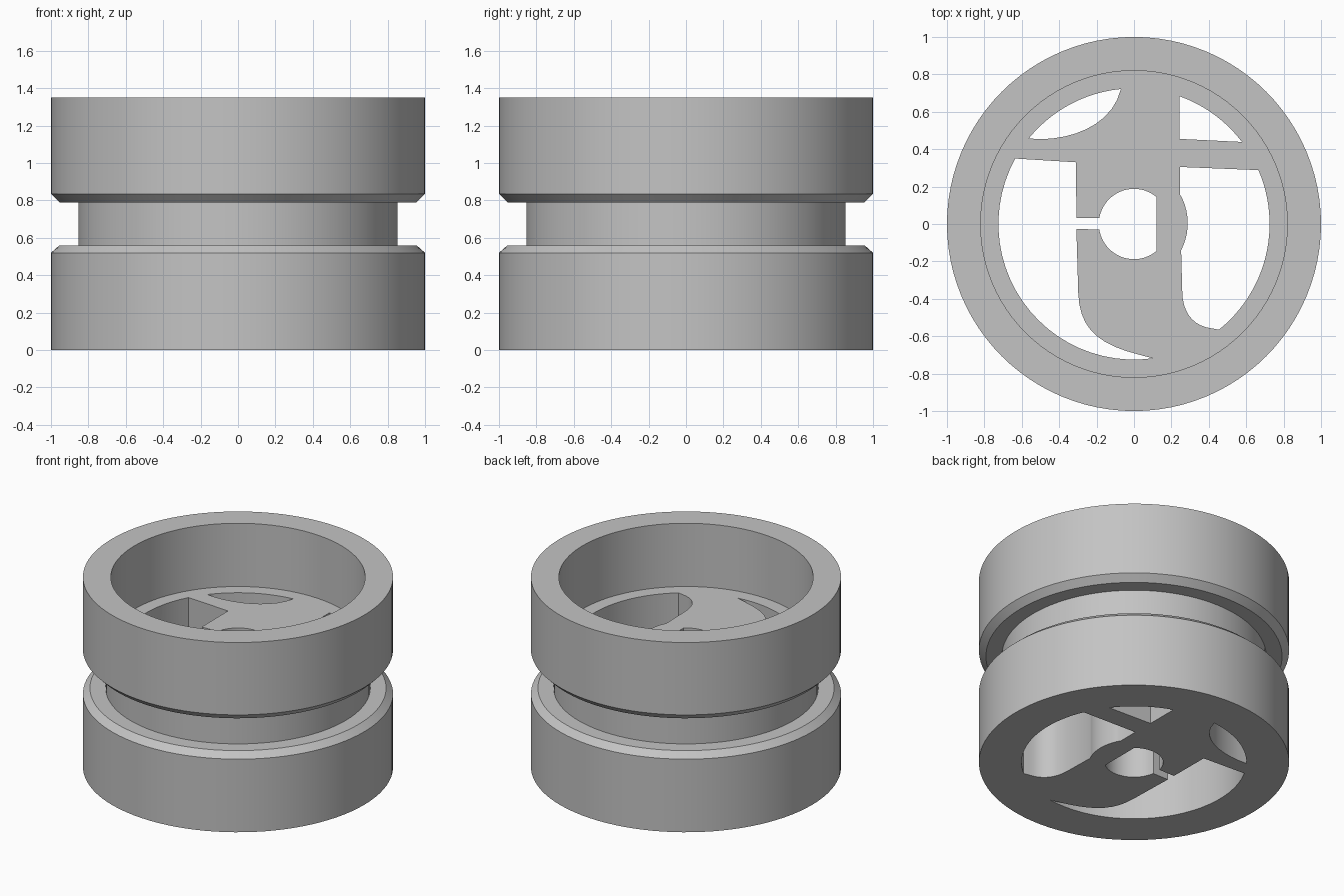
import bpy, bmesh, math
from math import cos, sin, atan2, tau

if "Cube" in bpy.data.objects:
    bpy.data.objects.remove(bpy.data.objects["Cube"])

SEGMENTS = 96
HOLE_R = 0.725

grey = bpy.data.materials.new("plain grey")
grey.use_nodes = True
colour = (0.55, 0.55, 0.55, 1)
grey.diffuse_color = colour
grey.node_tree.nodes["Principled BSDF"].inputs["Base Color"].default_value = colour


def make_object(name, bm):
    bmesh.ops.recalc_face_normals(bm, faces=bm.faces)
    mesh = bpy.data.meshes.new(name)
    bm.to_mesh(mesh)
    bm.free()
    mesh.materials.append(grey)
    obj = bpy.data.objects.new(name, mesh)
    bpy.context.collection.objects.link(obj)
    return obj


def lathe(name, profile):
    """Stack rings of (radius, height) and cap both ends."""
    bm = bmesh.new()
    rings = [[bm.verts.new((r * cos(tau * i / SEGMENTS), r * sin(tau * i / SEGMENTS), z))
              for i in range(SEGMENTS)] for r, z in profile]
    for low, high in zip(rings, rings[1:]):
        for i in range(SEGMENTS):
            j = (i + 1) % SEGMENTS
            bm.faces.new((low[i], low[j], high[j], high[i]))
    bm.faces.new(rings[0])
    bm.faces.new(rings[-1])
    return make_object(name, bm)


def arc(radius, start, end, direction, steps=24):
    """Arc about the axis between the bearings of two points."""
    a, b = atan2(start[1], start[0]), atan2(end[1], end[0])
    sweep = ((b - a) * direction) % tau * direction
    return [(radius * cos(a + sweep * i / steps), radius * sin(a + sweep * i / steps))
            for i in range(steps + 1)]


def bezier(a, b, c, d, steps=10):
    """Smooth curve between a and d, without its end points."""
    result = []
    for i in range(1, steps):
        t = i / steps
        w = ((1 - t) ** 3, 3 * t * (1 - t) ** 2, 3 * t * t * (1 - t), t ** 3)
        result.append(tuple(sum(k * p[n] for k, p in zip(w, (a, b, c, d))) for n in (0, 1)))
    return result


def cut(body, name, outline):
    """Cut a vertical opening right through the web."""
    bm = bmesh.new()
    face = bm.faces.new([bm.verts.new((x, y, -0.2)) for x, y in outline])
    new = bmesh.ops.extrude_face_region(bm, geom=[face])["geom"]
    bmesh.ops.translate(bm, vec=(0, 0, 1.4), verts=[v for v in new if isinstance(v, bmesh.types.BMVert)])
    cutter = make_object(name, bm)
    cutter.hide_render = True
    mod = body.modifiers.new(name, "BOOLEAN")
    mod.operation, mod.solver, mod.object = "DIFFERENCE", "EXACT", cutter
    bpy.context.view_layer.objects.active = body
    bpy.ops.object.modifier_apply(modifier=name)
    bpy.data.objects.remove(cutter)


# Wheel body: grooved drum with a deep recess in the top
wheel = lathe("grooved_wheel", [
    (1, 0), (1, 0.52), (0.955, 0.56), (0.853, 0.56), (0.853, 0.79),
    (0.955, 0.79), (1, 0.835), (1, 1.35), (0.82, 1.35), (0.82, 0.9)])

# Back left opening: lens between the rim and a sweeping curve
tip, tail = (-0.07, 0.72), (-0.56, 0.455)
cut(wheel, "back_left_opening", arc(HOLE_R, tip, tail, 1)
    + bezier(tail, (-0.35, 0.44), (-0.12, 0.52), tip))

# Back right opening: small corner
cut(wheel, "back_right_opening", [(0.243, 0.455)] + arc(HOLE_R, (0.575, 0.437), (0.243, 0.685), 1))

# Right opening: long segment with a hub bulge and a rounded foot
foot, shin = (0.45, -0.56), (0.258, -0.36)
cut(wheel, "right_opening", [(0.245, 0.305)] + arc(HOLE_R, (0.665, 0.288), foot, -1)
    + bezier(foot, (0.33, -0.56), (0.26, -0.49), shin)
    + [shin, (0.252, -0.14)]
    + bezier((0.252, -0.14), (0.3, -0.05), (0.3, 0.07), (0.245, 0.16)) + [(0.245, 0.16)])

# Left opening: crescent joined to the flat-sided bore by a slot
heel, toe = (-0.298, -0.37), (0.1, -0.715)
cut(wheel, "left_opening_and_bore", [(-0.31, 0.33), (-0.308, 0.033)]
    + arc(0.188, (-0.185, 0.033), (0.12, 0.145), -1)
    + arc(0.188, (0.12, -0.145), (-0.185, -0.028), -1)
    + [(-0.308, -0.028), heel]
    + bezier(heel, (-0.29, -0.58), (-0.17, -0.66), toe)
    + arc(HOLE_R, toe, (-0.635, 0.35), -1))

# Smooth the round walls and keep the edges crisp
bpy.ops.object.select_all(action="DESELECT")
wheel.select_set(True)
bpy.context.view_layer.objects.active = wheel
bpy.ops.object.shade_smooth_by_angle(angle=math.radians(30))
